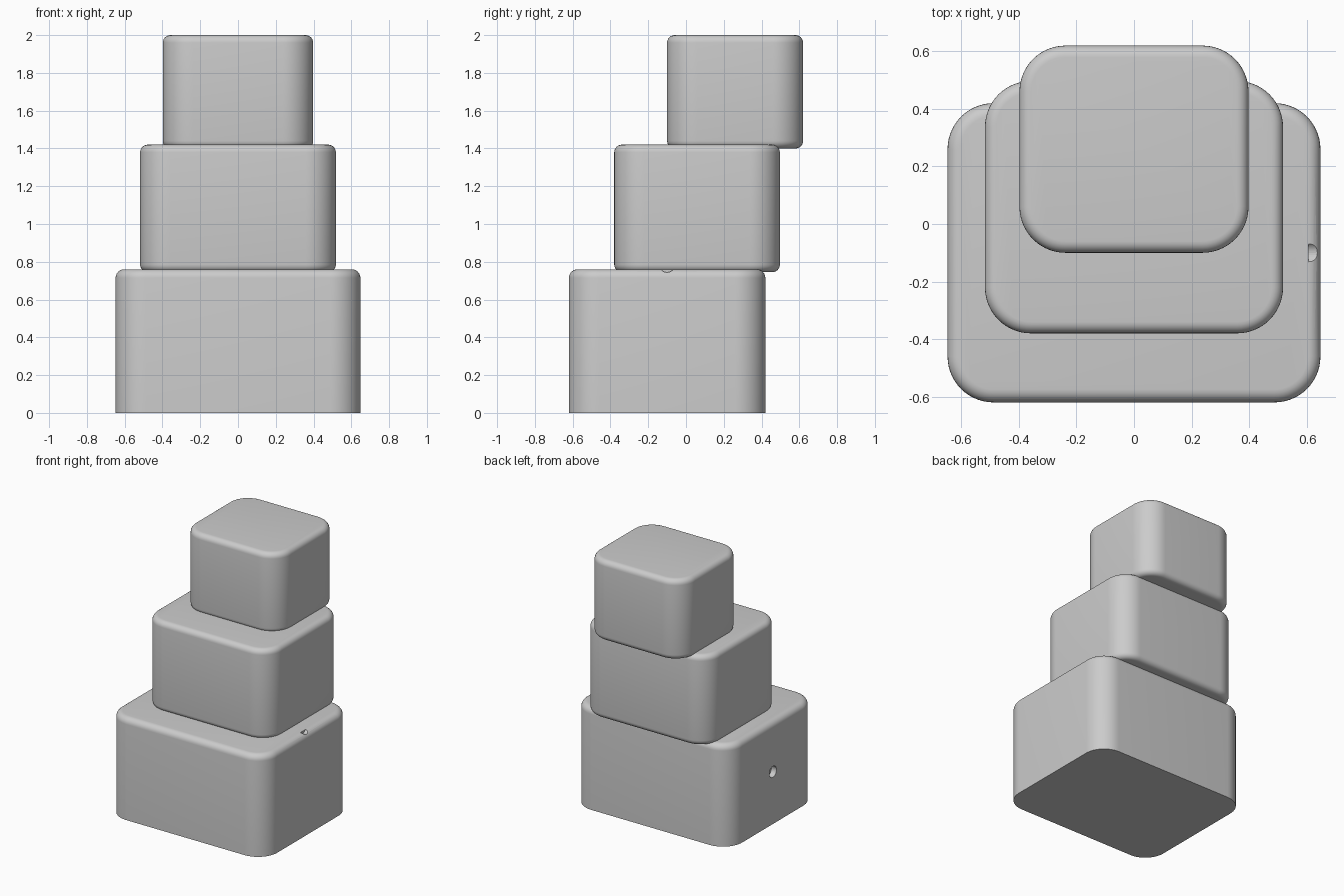
import bpy, bmesh, math
from mathutils import Matrix

cube = bpy.data.objects.get("Cube")
if cube:
    bpy.data.objects.remove(cube, do_unlink=True)

# One plain grey for every tier
grey = bpy.data.materials.new("light_grey")
grey.use_nodes = True
colour = (0.6, 0.6, 0.6, 1)
grey.diffuse_color = colour
grey.node_tree.nodes["Principled BSDF"].inputs["Base Color"].default_value = colour


def link(name, bm):
    mesh = bpy.data.meshes.new(name)
    bm.to_mesh(mesh)
    bm.free()
    mesh.materials.append(grey)
    obj = bpy.data.objects.new(name, mesh)
    bpy.context.collection.objects.link(obj)
    return obj


def tier(name, width, front, back, bottom, top, fillet, flat_base=False, corner=0.16):
    """Box with wide round upright corners and small rounded rims."""
    bm = bmesh.new()
    size = (width, back - front, top - bottom, 1)
    place = Matrix.Translation((0, (front + back) / 2, (bottom + top) / 2))
    bmesh.ops.create_cube(bm, size=1, matrix=place @ Matrix.Diagonal(size))
    uprights = [e for e in bm.edges if abs(e.verts[0].co.z - e.verts[1].co.z) > 0.1]
    bmesh.ops.bevel(bm, geom=uprights, offset=corner, segments=14, profile=0.5, affect='EDGES')
    levels = [top] if flat_base else [top, bottom]
    rims = [e for e in bm.edges
            if any(all(abs(v.co.z - z) < 1e-4 for v in e.verts) for z in levels)]
    bmesh.ops.bevel(bm, geom=rims, offset=fillet, segments=6, profile=0.5, affect='EDGES')
    return link(name, bm)


def bore(body, name, x, y, z, radius, depth):
    """Cut a shallow round hole along x, centred on the given point."""
    bm = bmesh.new()
    bmesh.ops.create_cone(bm, cap_ends=True, segments=32, radius1=radius, radius2=radius,
                          depth=depth, matrix=Matrix.Translation((x, y, z))
                          @ Matrix.Rotation(math.pi / 2, 4, 'Y'))
    cutter = link(name, bm)
    cutter.hide_render = True
    cutter.hide_viewport = True
    cutter.display_type = 'WIRE'
    cut = body.modifiers.new(name, 'BOOLEAN')
    cut.operation = 'DIFFERENCE'
    cut.solver = 'EXACT'
    cut.object = cutter


# Stacked tiers, each set further back
lower = tier("lower_tier", 1.296, -0.62, 0.42, 0, 0.76, 0.045, flat_base=True)
middle = tier("middle_tier", 1.036, -0.38, 0.497, 0.745, 1.42, 0.04)
upper = tier("upper_tier", 0.796, -0.1, 0.62, 1.4, 2, 0.04)

for obj in (lower, middle, upper):
    bpy.ops.object.select_all(action='DESELECT')
    obj.select_set(True)
    bpy.context.view_layer.objects.active = obj
    bpy.ops.object.shade_smooth_by_angle(angle=math.radians(30))

# Side hole, and the notch in the opposite top rim
bore(lower, "side_hole_cutter", -0.648, -0.1, 0.39, 0.042, 0.084)
bore(lower, "rim_notch_cutter", 0.648, -0.1, 0.784, 0.04, 0.084)
